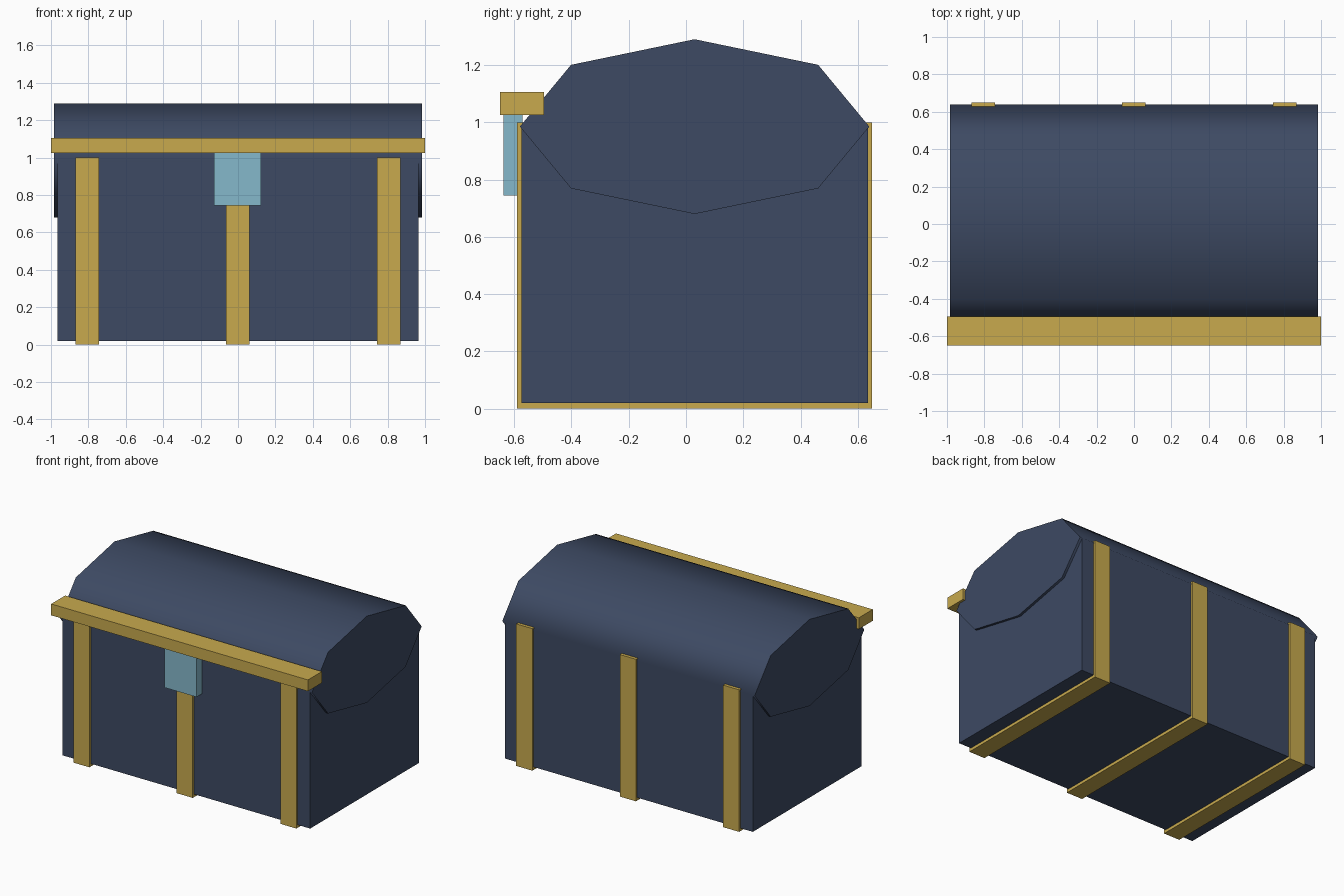
import bpy
import bmesh
import math

if "Cube" in bpy.data.objects:
    bpy.data.objects.remove(bpy.data.objects["Cube"], do_unlink=True)


def material(name, rgb):
    mat = bpy.data.materials.new(name)
    mat.use_nodes = True
    mat.diffuse_color = (*rgb, 1)
    bsdf = next(n for n in mat.node_tree.nodes if n.type == 'BSDF_PRINCIPLED')
    bsdf.inputs["Base Color"].default_value = (*rgb, 1)
    return mat


navy = material("navy blue", (0.047, 0.068, 0.125))
gold = material("gold", (0.578, 0.402, 0.076))
pale_blue = material("pale blue", (0.235, 0.485, 0.597))


def add_object(name, bm, mat):
    bmesh.ops.recalc_face_normals(bm, faces=bm.faces)
    mesh = bpy.data.meshes.new(name)
    bm.to_mesh(mesh)
    bm.free()
    mesh.materials.append(mat)
    obj = bpy.data.objects.new(name, mesh)
    bpy.context.collection.objects.link(obj)
    return obj


def box(name, xs, ys, zs, mat):
    """Box spanning the given (low, high) range on each axis."""
    bm = bmesh.new()
    bmesh.ops.create_cube(bm, size=1)
    for v in bm.verts:
        v.co = [r[0] if c < 0 else r[1] for c, r in zip(v.co, (xs, ys, zs))]
    return add_object(name, bm, mat)


# Chest body
box("chest_body", (-0.965, 0.965), (-0.575, 0.635), (0.02, 0.985), navy)

# Rounded lid: an eight-sided squashed drum with smooth sides and flat ends
bm = bmesh.new()
ring = []
for i in range(8):
    a = i * math.tau / 8
    ring.append(bm.verts.new((-0.983, 0.03 + 0.61 * math.cos(a),
                              0.985 + 0.305 * math.sin(a))))
end = bm.faces.new(ring)
moved = bmesh.ops.extrude_face_region(bm, geom=[end], use_keep_orig=True)["geom"]
bmesh.ops.translate(bm, vec=(1.966, 0, 0),
                    verts=[g for g in moved if isinstance(g, bmesh.types.BMVert)])
for face in bm.faces:
    face.smooth = len(face.verts) == 4
add_object("lid", bm, navy)

# Straps wrapping the front, bottom and back
for name, x in (("right_strap", -0.807), ("middle_strap", -0.002), ("left_strap", 0.805)):
    box(name, (x - 0.0625, x + 0.0625), (-0.59, 0.65), (0, 1.0), gold)

# Lid rim bar and latch
box("lid_bar", (-1, 1), (-0.65, -0.495), (1.025, 1.105), gold)
box("latch", (-0.127, 0.123), (-0.637, -0.57), (0.745, 1.04), pale_blue)
